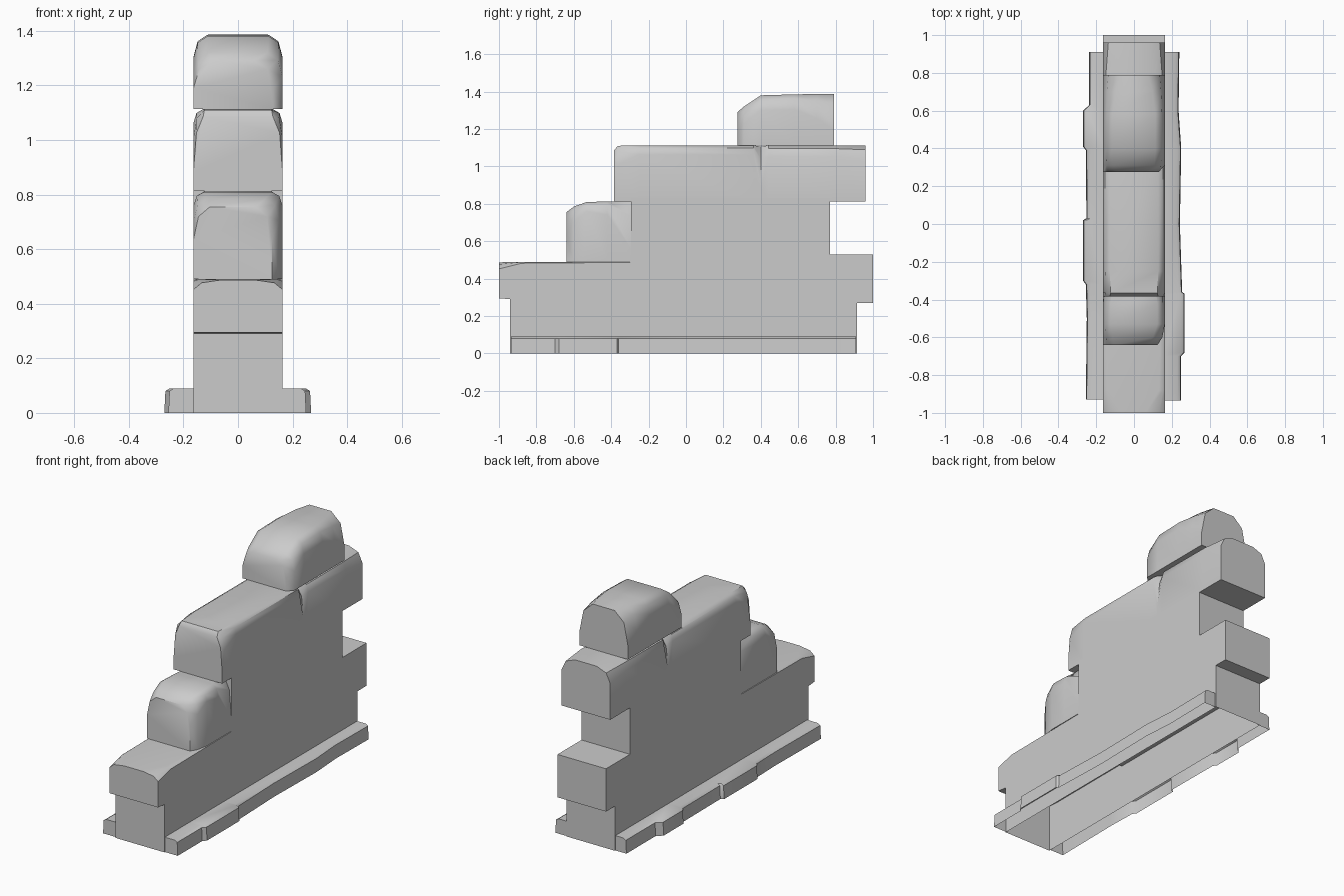
import bpy, bmesh, math

old = bpy.data.objects.get("Cube")
if old:
    bpy.data.objects.remove(old, do_unlink=True)

stone_grey = bpy.data.materials.new("stone_grey")
stone_grey.use_nodes = True
GREY = (0.6, 0.6, 0.6, 1)
stone_grey.diffuse_color = GREY
stone_grey.node_tree.nodes["Principled BSDF"].inputs["Base Color"].default_value = GREY

W = 0.163  # half thickness of the wall


def loft(name, sections, open_bottom=False, angle=40):
    """Skin a row of matching cross-sections, capped at both ends."""
    bm = bmesh.new()
    rings = [[bm.verts.new(p) for p in sec] for sec in sections]
    n = len(rings[0])
    for a, b in zip(rings, rings[1:]):
        for i in range(n - 1 if open_bottom else n):
            j = (i + 1) % n
            bm.faces.new((a[i], a[j], b[j], b[i]))
    bm.faces.new(rings[0])
    bm.faces.new(rings[-1][::-1])
    bmesh.ops.recalc_face_normals(bm, faces=bm.faces)
    mesh = bpy.data.meshes.new(name)
    bm.to_mesh(mesh)
    bm.free()
    mesh.materials.append(stone_grey)
    ob = bpy.data.objects.new(name, mesh)
    bpy.context.collection.objects.link(ob)
    bpy.ops.object.select_all(action='DESELECT')
    ob.select_set(True)
    bpy.context.view_layer.objects.active = ob
    bpy.ops.object.shade_smooth_by_angle(angle=math.radians(angle))
    return ob


def worn(y, base, top, cx, cz, left=W, right=W):
    """Section across the wall with worn, rounded upper corners."""
    return [(-left, y, base), (-left, y, top - cz),
            (-left + cx * .3, y, top - cz * .3), (-left + cx, y, top),
            (right - cx, y, top), (right - cx * .3, y, top - cz * .3),
            (right, y, top - cz), (right, y, base)]


def box(name, y0, y1, z0, z1, open_bottom=False):
    def section(y):
        return [(-W, y, z0), (-W, y, z1), (W, y, z1), (W, y, z0)]
    return loft(name, [section(y0), section(y1)], open_bottom)


# Straight masonry: hollow footing, second course and middle course
box("footing", -0.94, 0.915, 0, 0.29, open_bottom=True)
box("second_course_back", -0.3, 1.0, 0.27, 0.53)
box("middle_course", -0.295, 0.77, 0.45, 0.83)

# Front step with a worn nose
loft("front_step", [worn(-1.0, 0.295, 0.487, 0.10, 0.035),
                    worn(-0.88, 0.285, 0.49, 0.03, 0.008),
                    worn(-0.28, 0.285, 0.49, 0.01, 0.003)])

# Rounded stone on the step
loft("step_stone", [worn(-0.64, 0.49, 0.755, 0.06, 0.12, W, 0.125),
                    worn(-0.60, 0.49, 0.785, 0.05, 0.08, W, 0.15),
                    worn(-0.53, 0.49, 0.81, 0.04, 0.05),
                    worn(-0.42, 0.49, 0.812, 0.04, 0.07),
                    worn(-0.295, 0.49, 0.812, 0.05, 0.25)], angle=50)

# Upper course: two worn stones meeting at a shallow notch
loft("upper_course", [worn(-0.385, 0.812, 1.085, 0.035, 0.2),
                      worn(-0.365, 0.812, 1.11, 0.04, 0.10),
                      worn(-0.25, 0.812, 1.113, 0.035, 0.05),
                      worn(0.36, 0.812, 1.113, 0.035, 0.05),
                      worn(0.40, 0.812, 1.105, 0.055, 0.22),
                      worn(0.44, 0.812, 1.113, 0.04, 0.06),
                      worn(0.80, 0.812, 1.113, 0.05, 0.06),
                      worn(0.96, 0.812, 1.113, 0.09, 0.08)])

# Cap stone
loft("cap_stone", [worn(0.275, 1.113, 1.29, 0.07, 0.10, W, 0.13),
                   worn(0.31, 1.113, 1.32, 0.055, 0.09),
                   worn(0.40, 1.113, 1.38, 0.05, 0.08),
                   worn(0.58, 1.113, 1.385, 0.05, 0.08),
                   worn(0.70, 1.113, 1.387, 0.065, 0.13),
                   worn(0.79, 1.113, 1.387, 0.09, 0.19)], angle=50)


# Low kerbs along both sides, with an uneven outer edge
def kerb(name, side, outline):
    def section(y, x):
        return [(side * (W - 0.003), y, 0), (side * (W - 0.003), y, 0.09),
                (side * (x - 0.02), y, 0.09), (side * (x - 0.004), y, 0.08),
                (side * x, y, 0)]
    loft(name, [section(y, x) for y, x in outline], open_bottom=True)


kerb("left_kerb", 1, [(-0.935, 0.25), (-0.70, 0.25), (-0.68, 0.268),
                      (-0.37, 0.268), (-0.36, 0.255), (0, 0.243),
                      (0.4, 0.25), (0.6, 0.236), (0.91, 0.24)])
kerb("right_kerb", -1, [(-0.93, 0.255), (-0.5, 0.25), (-0.32, 0.255),
                        (-0.30, 0.27), (0.02, 0.27), (0.03, 0.252),
                        (0.39, 0.255), (0.41, 0.27), (0.60, 0.27),
                        (0.63, 0.237), (0.91, 0.237)])
